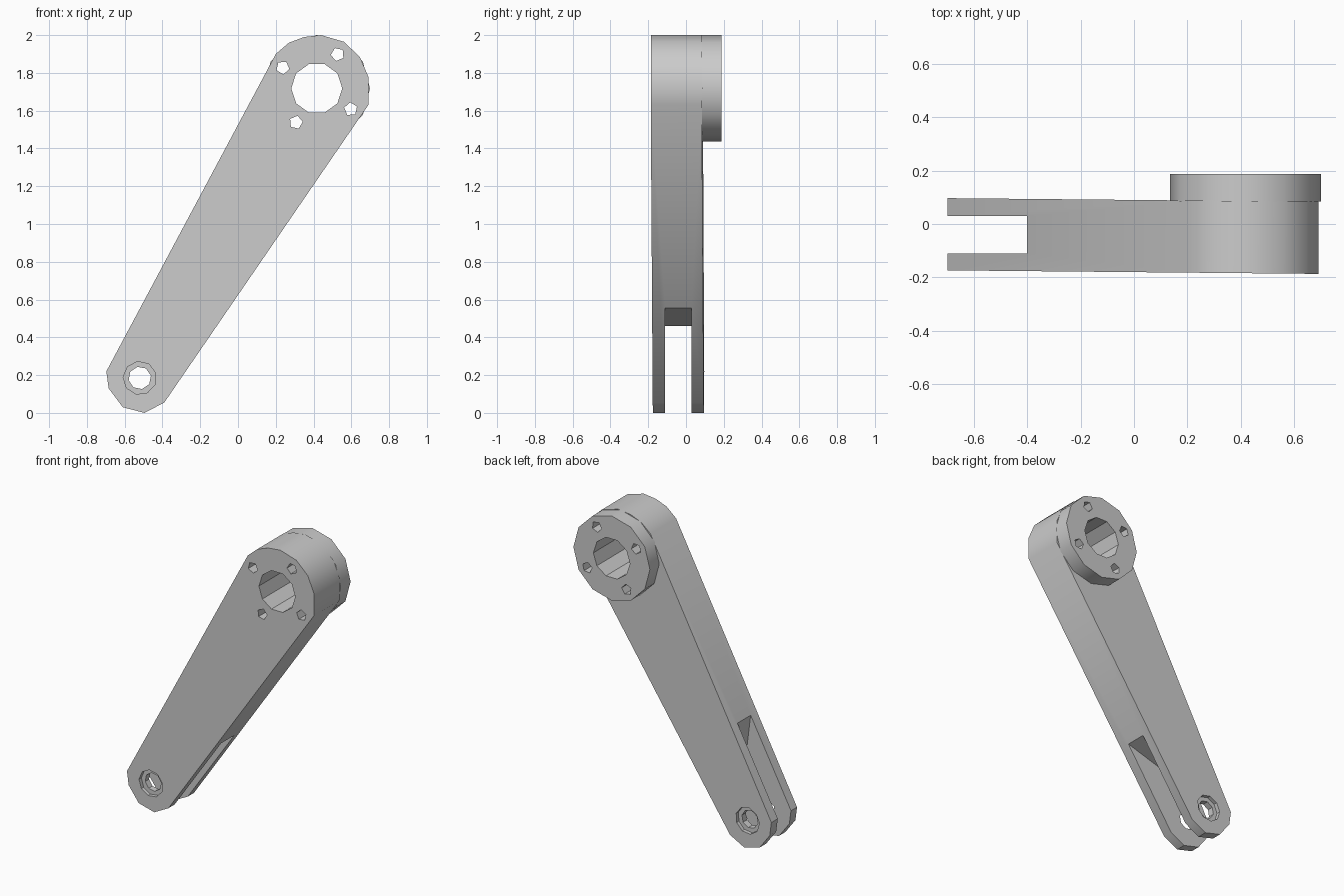
import bpy, bmesh
from math import cos, sin, tau, radians

if "Cube" in bpy.data.objects:
    bpy.data.objects.remove(bpy.data.objects["Cube"])

BIG = (0.417, 1.718)     # large end centre (x, z)
PIN = (-0.52, 0.185)     # small end centre


def prism(name, pts, y0, y1):
    """Extrude an x-z outline from y0 to y1."""
    bm = bmesh.new()
    face = bm.faces.new([bm.verts.new((x, y0, z)) for x, z in pts])
    res = bmesh.ops.extrude_face_region(bm, geom=[face])
    verts = [v for v in res["geom"] if isinstance(v, bmesh.types.BMVert)]
    bmesh.ops.translate(bm, verts=verts, vec=(0, y1 - y0, 0))
    bmesh.ops.recalc_face_normals(bm, faces=bm.faces[:])
    me = bpy.data.meshes.new(name)
    bm.to_mesh(me)
    bm.free()
    ob = bpy.data.objects.new(name, me)
    bpy.context.collection.objects.link(ob)
    return ob


def ring(c, r, n, turn=0.0):
    return [(c[0] + r * cos(tau * i / n + turn), c[1] + r * sin(tau * i / n + turn))
            for i in range(n)]


def cut(ob, cutters):
    bpy.ops.object.select_all(action='DESELECT')
    bpy.context.view_layer.objects.active = ob
    ob.select_set(True)
    for c in cutters:
        m = ob.modifiers.new("cut", 'BOOLEAN')
        m.operation, m.solver, m.object = 'DIFFERENCE', 'EXACT', c
        bpy.ops.object.modifier_apply(modifier=m.name)
    bpy.ops.object.shade_smooth_by_angle(angle=radians(35))


# Tapered arm and the round boss on its back
arm = prism("lever_arm", [
    (0.20, 1.90), (0.27, 1.96), (0.35, 1.99), (0.44, 2.0), (0.56, 1.965),
    (0.645, 1.885), (0.69, 1.78), (0.69, 1.63), (-0.39, 0.055), (-0.495, 0.0),
    (-0.61, 0.03), (-0.685, 0.13), (-0.697, 0.22)], -0.18, 0.09)
for v in arm.data.vertices:
    v.co.y -= 0.0095 * v.co.x
boss = prism("back_boss", ring(BIG, 0.282, 12), 0.084, 0.187)

# Bore and four bolt holes through the large end
dx, dz = 0.18, -0.11
bolts = [(dx, dz), (-dz, dx), (-dx, -dz), (dz, -dx)]
through = [prism("bore_cutter", ring(BIG, 0.135, 10), -0.4, 0.4)]
through += [prism("bolt_cutter", ring((BIG[0] + a, BIG[1] + b), 0.036, 5, 0.4 + i * tau / 4), -0.4, 0.4)
            for i, (a, b) in enumerate(bolts)]

# Fork slot with a pointed end, pin hole and counterbores
slot = prism("slot_cutter", [
    (-0.40, 0.78), (-0.36, 0.46), (-0.045, 0.555), (0.25, 0.35),
    (-0.2, -0.4), (-1.1, 0.1), (-0.75, 1.02)], -0.11, 0.029)
pin = [prism("pin_cutter", ring(PIN, 0.06, 8, 0.2), -0.4, 0.4),
       prism("front_counterbore", ring(PIN, 0.088, 9, 0.3), -0.4, -0.15),
       prism("back_counterbore", ring(PIN, 0.088, 9, 0.3), 0.07, 0.4)]

cut(arm, through + [slot] + pin)
cut(boss, through)
for c in through + [slot] + pin:
    bpy.data.objects.remove(c, do_unlink=True)
